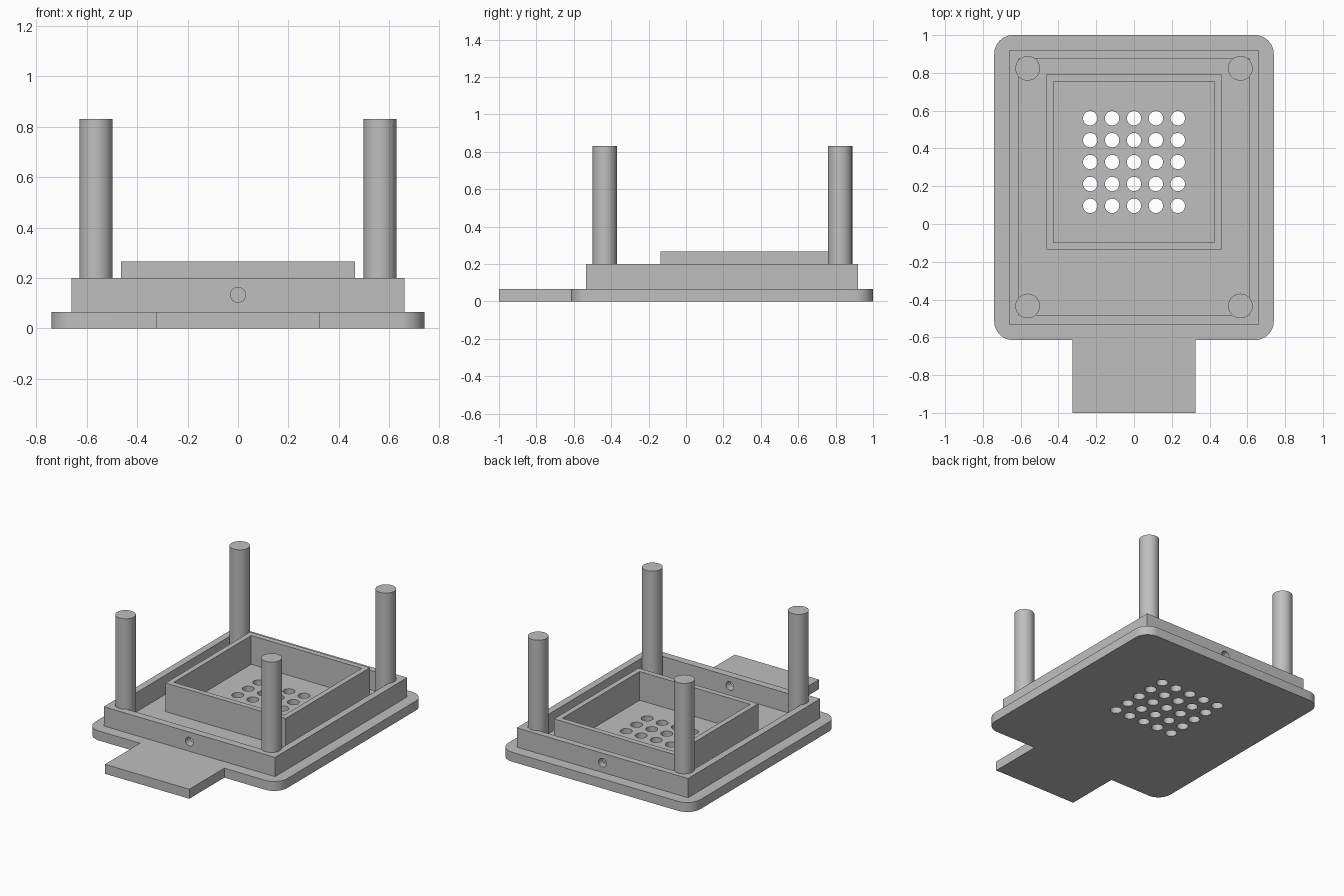
import bpy, bmesh, math
from mathutils import Matrix

cube = bpy.data.objects.get("Cube")
if cube:
    bpy.data.objects.remove(cube, do_unlink=True)

grey = bpy.data.materials.new("plain grey")
grey.use_nodes = True
colour = (0.52, 0.52, 0.52, 1)
grey.diffuse_color = colour
grey.node_tree.nodes["Principled BSDF"].inputs["Base Color"].default_value = colour

PLATE_TOP = 0.066


def finish(name, bm):
    bmesh.ops.recalc_face_normals(bm, faces=bm.faces)
    mesh = bpy.data.meshes.new(name)
    bm.to_mesh(mesh)
    bm.free()
    mesh.materials.append(grey)
    obj = bpy.data.objects.new(name, mesh)
    bpy.context.collection.objects.link(obj)
    return obj


def add_cylinder(bm, x, y, z, radius, depth, segments=32, turn=Matrix()):
    bmesh.ops.create_cone(bm, cap_ends=True, segments=segments, radius1=radius,
                          radius2=radius, depth=depth,
                          matrix=Matrix.Translation((x, y, z)) @ turn)


def cut(obj, cutter):
    """Subtract the cutter, keep the result and discard the cutter."""
    cutter.hide_render = True
    mod = obj.modifiers.new("holes", 'BOOLEAN')
    mod.operation, mod.solver, mod.object = 'DIFFERENCE', 'EXACT', cutter
    graph = bpy.context.evaluated_depsgraph_get()
    mesh = bpy.data.meshes.new_from_object(obj.evaluated_get(graph))
    obj.modifiers.clear()
    obj.data = mesh
    bpy.data.objects.remove(cutter, do_unlink=True)


def smooth(obj):
    bpy.ops.object.select_all(action='DESELECT')
    obj.select_set(True)
    bpy.context.view_layer.objects.active = obj
    bpy.ops.object.shade_smooth_by_angle(angle=math.radians(30))


def frame(name, outer, inner, top):
    """Rectangular wall; outer and inner are (half width, front y, back y)."""
    bm = bmesh.new()
    rings = []
    low = PLATE_TOP - 0.01
    for (w, y0, y1), z in ((outer, low), (outer, top), (inner, top), (inner, low)):
        rings.append([bm.verts.new((x, y, z))
                      for x, y in ((-w, y0), (w, y0), (w, y1), (-w, y1))])
    for i in range(4):
        a, b = rings[i], rings[(i + 1) % 4]
        for j in range(4):
            k = (j + 1) % 4
            bm.faces.new((a[j], a[k], b[k], b[j]))
    return finish(name, bm)


# Base plate with rounded corners and a front tongue
W, FRONT, BACK, R = 0.74, -0.615, 1.0, 0.1
outline = [(-0.325, FRONT), (-0.325, -1), (0.325, -1), (0.325, FRONT)]
for cx, cy, start in ((W - R, FRONT + R, -90), (W - R, BACK - R, 0),
                      (R - W, BACK - R, 90), (R - W, FRONT + R, 180)):
    for i in range(13):
        a = math.radians(start + i * 7.5)
        outline.append((cx + R * math.cos(a), cy + R * math.sin(a)))
bm = bmesh.new()
base = bm.faces.new([bm.verts.new((x, y, 0)) for x, y in outline])
new = bmesh.ops.extrude_face_region(bm, geom=[base])["geom"]
bmesh.ops.translate(bm, vec=(0, 0, PLATE_TOP),
                    verts=[v for v in new if isinstance(v, bmesh.types.BMVert)])
plate = finish("base_plate", bm)

# Grid of vent holes
bm = bmesh.new()
for i in range(5):
    for j in range(5):
        add_cylinder(bm, (i - 2) * 0.116, 0.328 + (j - 2) * 0.116, 0.03, 0.038, 0.3)
cut(plate, finish("vent_cutter", bm))
smooth(plate)

# Outer wall with a cable hole through front and back
wall = frame("outer_wall", (0.66, -0.535, 0.92), (0.612, -0.482, 0.875), 0.2)
bm = bmesh.new()
for y in (-0.51, 0.9):
    add_cylinder(bm, 0, y, 0.133, 0.03, 0.2, turn=Matrix.Rotation(math.pi / 2, 4, 'X'))
cut(wall, finish("cable_cutter", bm))
smooth(wall)

# Inner box wall around the vents
frame("inner_wall", (0.463, -0.136, 0.792), (0.426, -0.098, 0.754), 0.266)

# Corner posts
low = PLATE_TOP - 0.01
for side, x in (("left", 0.563), ("right", -0.563)):
    for end, y in (("front", -0.434), ("back", 0.824)):
        bm = bmesh.new()
        add_cylinder(bm, x, y, (low + 0.83) / 2, 0.065, 0.83 - low, 48)
        smooth(finish(f"{end}_{side}_post", bm))
